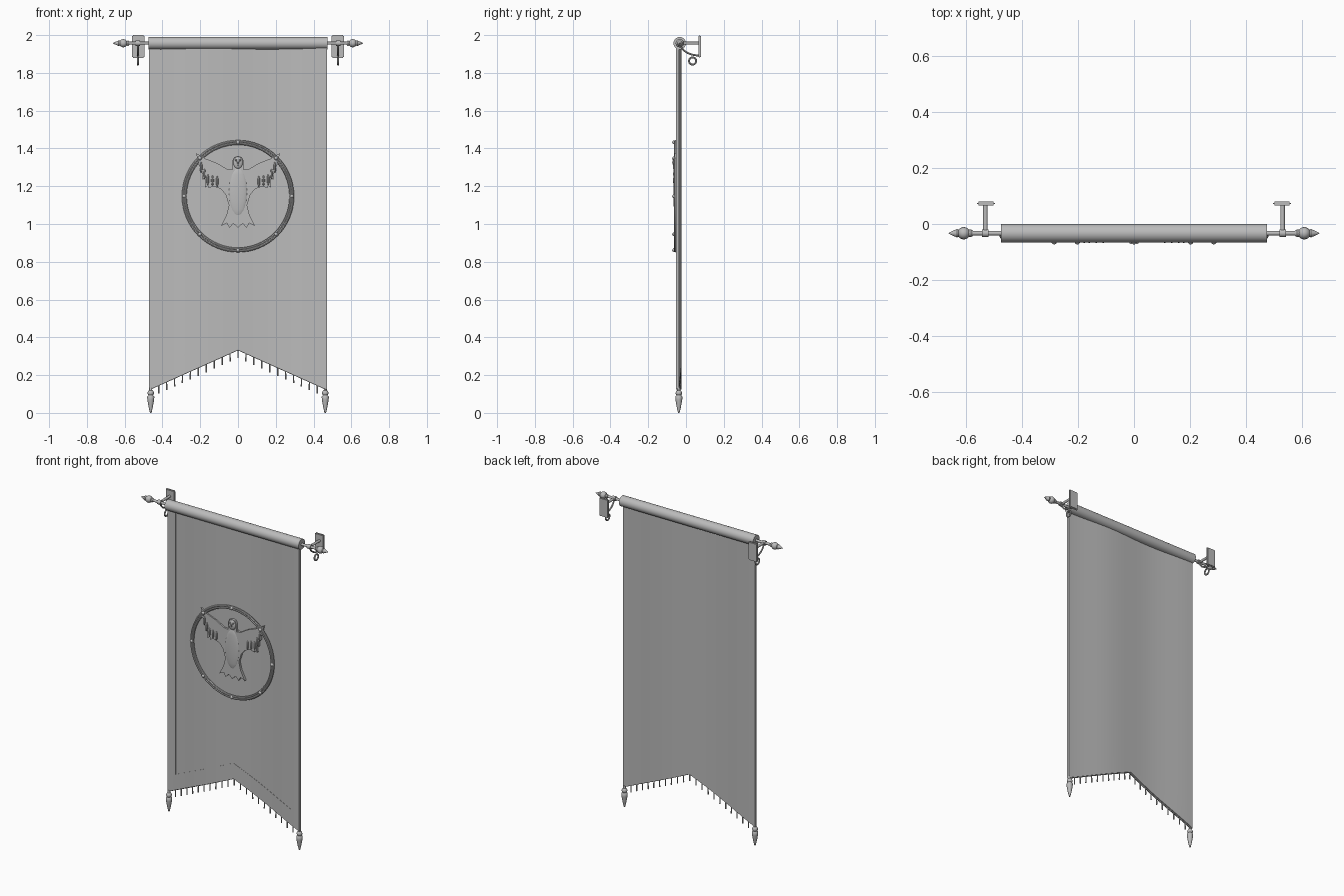
import bpy, bmesh, math
from mathutils import Vector

if "Cube" in bpy.data.objects:
    bpy.data.objects.remove(bpy.data.objects["Cube"])

grey = bpy.data.materials.new("plain grey")
grey.diffuse_color = (0.5, 0.5, 0.5, 1)
grey.use_nodes = True
grey.node_tree.nodes["Principled BSDF"].inputs["Base Color"].default_value = grey.diffuse_color
PY, PZ = -0.033, 1.957      # pole axis


def finish(name, bm, smooth=True):
    bmesh.ops.recalc_face_normals(bm, faces=bm.faces)
    me = bpy.data.meshes.new(name)
    bm.to_mesh(me)
    bm.free()
    ob = bpy.data.objects.new(name, me)
    bpy.context.collection.objects.link(ob)
    me.materials.append(grey)
    if smooth:
        bpy.ops.object.select_all(action='DESELECT')
        ob.select_set(True)
        bpy.context.view_layer.objects.active = ob
        bpy.ops.object.shade_smooth_by_angle(angle=math.radians(40))
    return ob


def lathe(bm, profile, origin, axis, seg=20):
    """Spin (distance along axis, radius) points around an axis."""
    q = Vector((0, 0, 1)).rotation_difference(Vector(axis))
    rings = []
    for d, r in profile:
        rings.append([bm.verts.new(Vector(origin) + q @ Vector(
            (r * math.cos(i * math.tau / seg), r * math.sin(i * math.tau / seg), d)))
            for i in range(seg)])
    for a, b in zip(rings, rings[1:]):
        for i in range(seg):
            j = (i + 1) % seg
            bm.faces.new((a[i], a[j], b[j], b[i]))
    bm.faces.new(rings[0])
    bm.faces.new(rings[-1])


def ball(bm, centre, size, seg=12):
    vs = bmesh.ops.create_uvsphere(bm, u_segments=seg, v_segments=8, radius=1)["verts"]
    for v in vs:
        v.co = Vector([c + s * k for c, s, k in zip(centre, size, v.co)])


def box(bm, lo, hi):
    for v in bmesh.ops.create_cube(bm, size=1)["verts"]:
        v.co = Vector([(a + b) / 2 + k * (b - a) for a, b, k in zip(lo, hi, v.co)])


def tube(bm, points, r, closed=False, seg=8):
    """Sweep a circle along a path that lies in one plane."""
    pts = [Vector(p) for p in points]
    n = len(pts)
    flat = (pts[1] - pts[0]).cross(pts[n // 2] - pts[0]).normalized()
    rings = []
    for i, p in enumerate(pts):
        a = pts[(i - 1) % n] if closed else pts[max(i - 1, 0)]
        b = pts[(i + 1) % n] if closed else pts[min(i + 1, n - 1)]
        side = (b - a).normalized().cross(flat)
        rings.append([bm.verts.new(p + r * (math.cos(k * math.tau / seg) * side
                                            + math.sin(k * math.tau / seg) * flat))
                      for k in range(seg)])
    for i in range(n if closed else n - 1):
        a, b = rings[i], rings[(i + 1) % n]
        for k in range(seg):
            j = (k + 1) % seg
            bm.faces.new((a[k], a[j], b[j], b[k]))
    if not closed:
        bm.faces.new(rings[0])
        bm.faces.new(rings[-1])


def hem(x):                  # height of the notched lower edge
    return 0.335 - 0.21 * abs(x) / 0.47


def wave(x):                 # gentle folds of the cloth
    return -0.038 + 0.006 * math.sin(math.tau * x / 0.62)


def sheet(name, x0, x1, low, high, front, back, cols):
    bm = bmesh.new()
    rows = 12
    grids = []
    for off in (front, back):
        g = []
        for i in range(cols + 1):
            x = x0 + (x1 - x0) * i / cols
            g.append([bm.verts.new((x, wave(x) + off, low(x) + (high(x) - low(x)) * j / rows))
                      for j in range(rows + 1)])
        grids.append(g)
        for i in range(cols):
            for j in range(rows):
                bm.faces.new((g[i][j], g[i + 1][j], g[i + 1][j + 1], g[i][j + 1]))
    f, b = grids
    for i in range(cols):
        for j in (0, rows):
            bm.faces.new((f[i][j], f[i + 1][j], b[i + 1][j], b[i][j]))
    for j in range(rows):
        for i in (0, cols):
            bm.faces.new((f[i][j], f[i][j + 1], b[i][j + 1], b[i][j]))
    return finish(name, bm)


# Cloth with a slightly raised border
sheet("banner_cloth", -0.47, 0.47, hem, lambda x: 1.95, -0.008, 0.008, 48)
for s, n in ((-1, "left"), (1, "right")):
    sheet("side_border_" + n, s * 0.412, s * 0.47, hem, lambda x: 1.94, -0.0095, -0.006, 4)
sheet("lower_border", -0.412, 0.412, hem, lambda x: hem(x) + 0.1, -0.0095, -0.006, 42)

# Sleeve and pole with pointed ends
bm = bmesh.new()
lathe(bm, [(-0.475, 0.033), (0.475, 0.033)], (0, PY, PZ), (1, 0, 0), 32)
finish("pole_sleeve", bm)
bm = bmesh.new()
lathe(bm, [(-0.6, 0.008), (0.6, 0.008)], (0, PY, PZ), (1, 0, 0), 16)
finish("pole", bm)
for s, n in ((-1, "left"), (1, "right")):
    bm = bmesh.new()
    ball(bm, (s * 0.607, PY, PZ), (0.022, 0.022, 0.022), 20)
    lathe(bm, [(0.575, 0.01), (0.582, 0.014), (0.59, 0.012)], (0, PY, PZ), (s, 0, 0))
    lathe(bm, [(0.625, 0.013), (0.632, 0.015), (0.662, 0.001)], (0, PY, PZ), (s, 0, 0))
    finish("pole_finial_" + n, bm)

    # Wall bracket: plate, arm, curved brace and hanging ring
    x = s * 0.53
    xp = s * 0.528
    bm = bmesh.new()
    box(bm, (xp - 0.032, 0.066, 1.88), (xp + 0.032, 0.08, 2.0))
    bmesh.ops.bevel(bm, geom=bm.edges[:], offset=0.005, segments=2, affect='EDGES')
    finish("bracket_plate_" + n, bm)
    bm = bmesh.new()
    lathe(bm, [(-0.03, 0.008), (0.07, 0.008)], (x, 0, PZ), (0, 1, 0), 12)
    lathe(bm, [(-0.012, 0.014), (0.012, 0.014)], (x, PY, PZ), (1, 0, 0), 16)
    tube(bm, [(x, 0.07 - 0.1 * math.cos(t * math.pi / 20), PZ - 0.065 * math.sin(t * math.pi / 20))
              for t in range(11)], 0.005)
    tube(bm, [(x, 0.035 + 0.019 * math.cos(t * math.tau / 24), 1.863 + 0.019 * math.sin(t * math.tau / 24))
              for t in range(24)], 0.005, True)
    finish("bracket_arm_" + n, bm)

    # Corner weight
    xw = s * 0.462
    bm = bmesh.new()
    ball(bm, (xw, -0.038, 0.105), (0.017, 0.017, 0.017))
    lathe(bm, [(0.0, 0.004), (0.03, 0.011), (0.07, 0.018), (0.085, 0.019), (0.095, 0.012)],
          (xw, -0.038, 0), (0, 0, 1), 16)
    lathe(bm, [(0.115, 0.009), (0.135, 0.006)], (xw, -0.038, 0), (0, 0, 1), 12)
    finish("corner_weight_" + n, bm)

# Fringe along the lower edge
bm = bmesh.new()
for i in range(-10, 11):
    x = i * 0.042
    lathe(bm, [(-0.045, 0.004), (0.012, 0.003)], (x, wave(x), hem(x)), (0, 0, 1), 8)
finish("fringe", bm)
bm = bmesh.new()
for s in (-1, 1):
    tube(bm, [(s * t * 0.0235, wave(s * t * 0.0235), hem(t * 0.0235)) for t in range(21)], 0.004)
finish("hem_cord", bm)

# Round emblem frame with studs
CZ = 1.147
bm = bmesh.new()
for r in (0.290, 0.279):
    tube(bm, [(r * math.cos(t * math.tau / 64), -0.057, CZ + r * math.sin(t * math.tau / 64))
              for t in range(64)], 0.007, True)
finish("emblem_ring", bm)
bm = bmesh.new()
for k in range(8):
    a = k * math.tau / 8
    ball(bm, (0.285 * math.cos(a), -0.063, CZ + 0.285 * math.sin(a)), (0.01, 0.01, 0.01))
finish("emblem_studs", bm)

# Bird with spread wings: mirrored half outline, extruded
half = [(0, 1.36), (0.02, 1.354), (0.029, 1.335), (0.03, 1.288), (0.06, 1.292), (0.11, 1.322),
        (0.17, 1.345), (0.222, 1.375), (0.213, 1.34), (0.216, 1.32), (0.2, 1.305), (0.203, 1.28),
        (0.186, 1.265), (0.188, 1.235), (0.174, 1.24), (0.175, 1.193), (0.158, 1.205),
        (0.155, 1.19), (0.13, 1.2), (0.09, 1.185), (0.065, 1.155), (0.048, 1.1), (0.06, 1.05),
        (0.09, 0.99), (0.06, 1.005), (0.045, 0.98), (0.025, 1.003), (0, 0.98)]
outline = half + [(-x, z) for x, z in half[-2:0:-1]]
bm = bmesh.new()
face = bm.faces.new([bm.verts.new((x, -0.045, z)) for x, z in outline])
new = bmesh.ops.extrude_face_region(bm, geom=[face])["geom"]
bmesh.ops.translate(bm, vec=(0, -0.015, 0), verts=[v for v in new if isinstance(v, bmesh.types.BMVert)])
bmesh.ops.triangulate(bm, faces=[f for f in bm.faces if len(f.verts) > 4])
finish("bird_silhouette", bm)
bm = bmesh.new()
ball(bm, (0, -0.057, 1.17), (0.05, 0.01, 0.13), 20)
ball(bm, (0, -0.057, 1.325), (0.026, 0.011, 0.033), 16)
finish("bird_body", bm)

# Face and feather relief
bm = bmesh.new()
for s in (-1, 1):
    ball(bm, (s * 0.011, -0.066, 1.338), (0.005, 0.005, 0.005))
    for x, z in ((0.11, 1.225), (0.135, 1.23), (0.16, 1.235), (0.178, 1.265), (0.195, 1.3)):
        ball(bm, (s * x, -0.06, z), (0.007, 0.008, 0.028), 8)
lathe(bm, [(0, 0.007), (0.022, 0.001)], (0, -0.067, 1.33), (0, 0, -1), 8)
finish("bird_details", bm)
